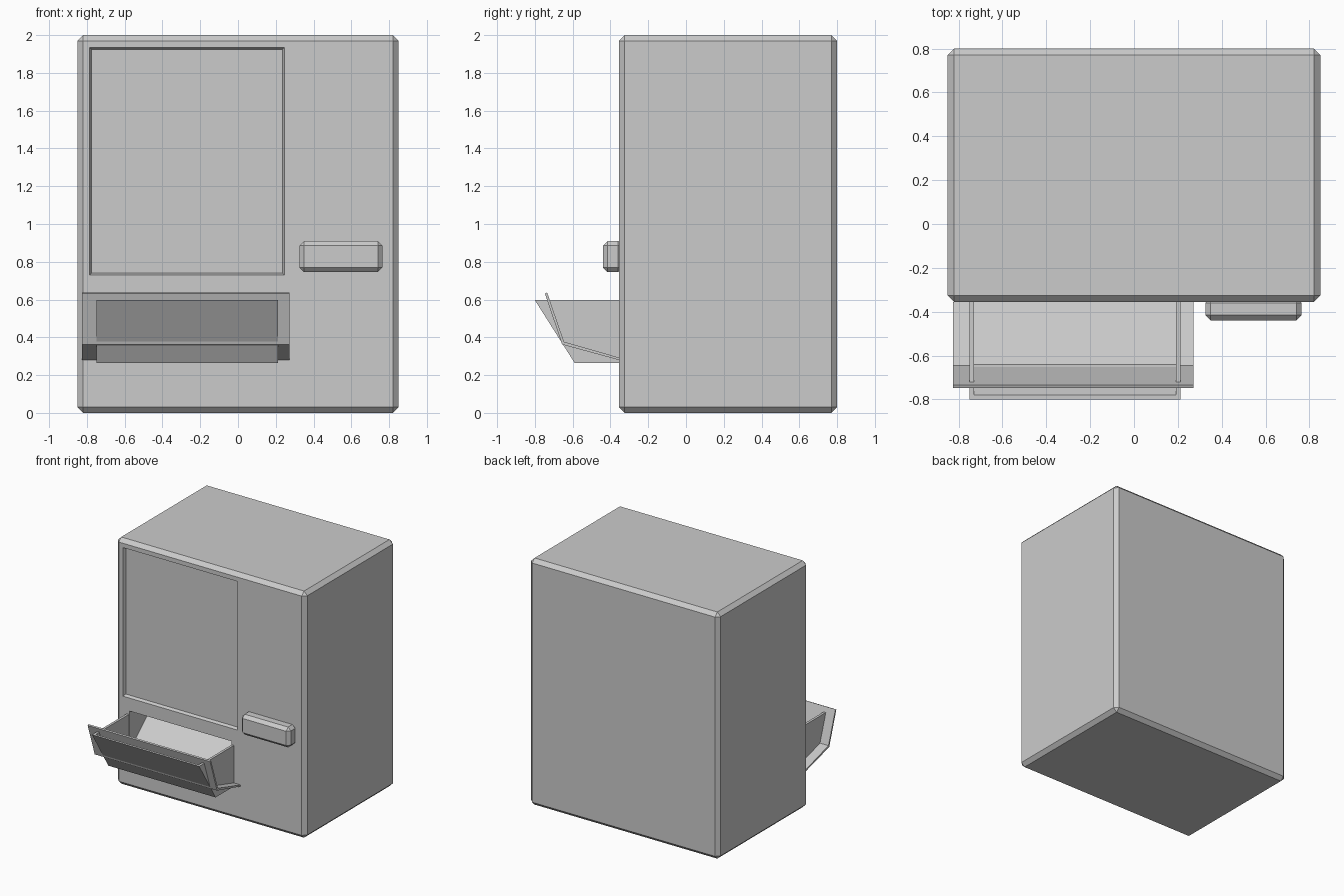
import bpy, bmesh
from mathutils import Vector

cube = bpy.data.objects.get("Cube")
if cube:
    bpy.data.objects.remove(cube, do_unlink=True)

grey = bpy.data.materials.new("light_grey")
grey.use_nodes = True
grey.diffuse_color = (0.6, 0.6, 0.6, 1)
grey.node_tree.nodes["Principled BSDF"].inputs["Base Color"].default_value = (0.6, 0.6, 0.6, 1)

FRONT = -0.355


def finish(name, bm):
    bmesh.ops.recalc_face_normals(bm, faces=bm.faces)
    mesh = bpy.data.meshes.new(name)
    bm.to_mesh(mesh)
    bm.free()
    obj = bpy.data.objects.new(name, mesh)
    mesh.materials.append(grey)
    bpy.context.collection.objects.link(obj)
    return obj


def box(name, lo, hi, bevel):
    """Box between two corners with chamfered edges."""
    lo, hi = Vector(lo), Vector(hi)
    bm = bmesh.new()
    bmesh.ops.create_cube(bm, size=1)
    for v in bm.verts:
        v.co = (lo + hi) / 2 + v.co * (hi - lo)
    bmesh.ops.bevel(bm, geom=bm.edges[:], offset=bevel, segments=1, affect='EDGES')
    return finish(name, bm)


def extrude_x(name, profile, x0, x1):
    """Closed (y, z) profile swept from x0 to x1."""
    bm = bmesh.new()
    face = bm.faces.new([bm.verts.new((x0, y, z)) for y, z in profile])
    new = bmesh.ops.extrude_face_region(bm, geom=[face])["geom"]
    bmesh.ops.translate(bm, vec=(x1 - x0, 0, 0),
                        verts=[g for g in new if isinstance(g, bmesh.types.BMVert)])
    return finish(name, bm)


def cut(target, cutter):
    mod = target.modifiers.new("cut", 'BOOLEAN')
    mod.operation = 'DIFFERENCE'
    mod.solver = 'EXACT'
    mod.object = cutter
    cutter.hide_render = True
    cutter.hide_set(True)
    bpy.context.view_layer.objects.active = target
    bpy.context.view_layer.update()
    bpy.ops.object.modifier_apply(modifier=mod.name)
    bpy.data.objects.remove(cutter, do_unlink=True)


# Cabinet
cabinet = box("cabinet", (-0.85, FRONT, 0), (0.85, 0.8, 2), 0.03)

# Tapered window recess
bm = bmesh.new()
rings = []
for y, grow in ((FRONT - 0.025, 0.01), (FRONT + 0.025, -0.01)):
    x0, x1, z0, z1 = -0.785 - grow, 0.245 + grow, 0.73 - grow, 1.935 + grow
    rings.append([bm.verts.new(p) for p in ((x0, y, z0), (x1, y, z0), (x1, y, z1), (x0, y, z1))])
for ring in rings:
    bm.faces.new(ring)
for i in range(4):
    j = (i + 1) % 4
    bm.faces.new((rings[0][i], rings[0][j], rings[1][j], rings[1][i]))
cut(cabinet, finish("window_cutter", bm))

# Delivery chute sloping down to the front
chute = [(FRONT - 0.05, 0.625), (FRONT - 0.05, 0.3), (FRONT, 0.3), (0.01, 0.625)]
cut(cabinet, extrude_x("chute_cutter", chute, -0.725, 0.19))

# Control block
box("control_block", (0.325, -0.44, 0.745), (0.765, FRONT + 0.02, 0.91), 0.025)

# Tray: two sides, sloping front and floor
side = [(FRONT, 0.597), (-0.8, 0.597), (-0.59, 0.265), (FRONT, 0.265)]
extrude_x("tray_side_right", side, -0.75, -0.73)
extrude_x("tray_side_left", side, 0.192, 0.212)
extrude_x("tray_front", [(-0.8, 0.597), (-0.78, 0.597), (-0.57, 0.265), (-0.59, 0.265)], -0.73, 0.192)
extrude_x("tray_floor", [(-0.59, 0.265), (FRONT, 0.265), (FRONT, 0.275), (-0.59, 0.275)], -0.73, 0.192)

# Bent flap resting in the tray
flap = [(-0.747, 0.632), (-0.656, 0.362), (FRONT, 0.28),
        (FRONT, 0.293), (-0.646, 0.377), (-0.735, 0.637)]
extrude_x("flap", flap, -0.826, 0.272)
